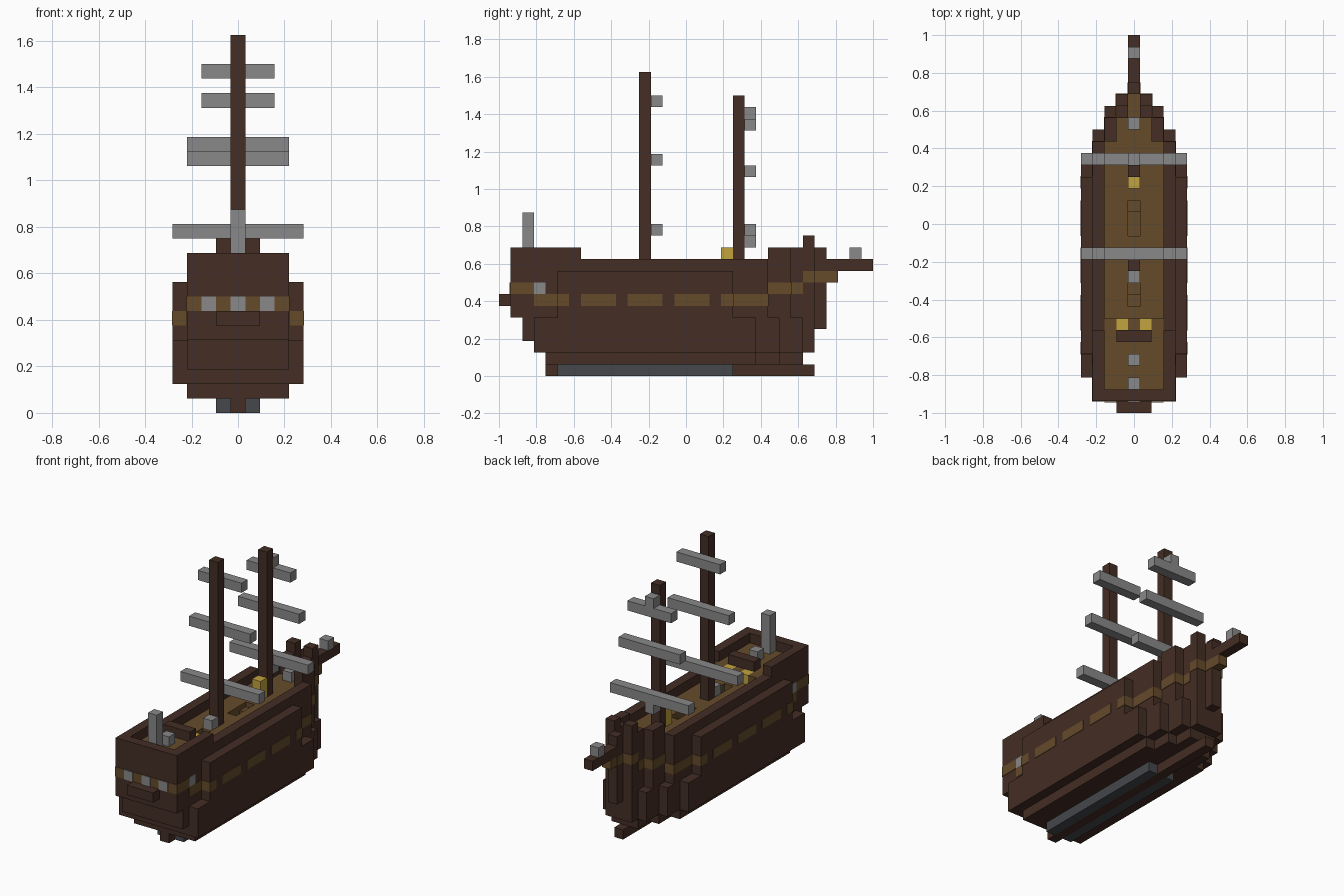
import bpy
import bmesh
from mathutils import Matrix, Vector

cube = bpy.data.objects.get("Cube")
if cube:
    bpy.data.objects.remove(cube)

U = 1 / 16      # block size
E = 0.05        # how far painted plates stand proud, in blocks


def material(name, r, g, b):
    m = bpy.data.materials.new(name)
    m.use_nodes = True
    m.diffuse_color = (r, g, b, 1)
    m.node_tree.nodes["Principled BSDF"].inputs["Base Color"].default_value = (r, g, b, 1)
    return m


DARK = material("dark wood", 0.058, 0.027, 0.018)
TAN = material("tan wood", 0.130, 0.070, 0.024)
GREY = material("light grey", 0.25, 0.25, 0.25)
GOLD = material("gold", 0.54, 0.37, 0.05)
SLATE = material("slate", 0.060, 0.063, 0.070)


def part(name, mat, *boxes):
    """Each box is x0, x1, y0, y1, z0, z1 in blocks from the stern; boxes off centre are mirrored."""
    bm = bmesh.new()
    for x0, x1, y0, y1, z0, z1 in boxes:
        spans = [(x0, x1), (-x1, -x0)] if x0 > 0 else [(x0, x1)]
        for a, b in spans:
            centre = Vector(((a + b) / 2, (y0 + y1) / 2 - 16, (z0 + z1) / 2)) * U
            size = Vector((b - a, y1 - y0, z1 - z0)) * U
            bmesh.ops.create_cube(bm, size=1, matrix=Matrix.Translation(centre) @ Matrix.Diagonal(size).to_4x4())
    mesh = bpy.data.meshes.new(name)
    bm.to_mesh(mesh)
    bm.free()
    mesh.materials.append(mat)
    obj = bpy.data.objects.new(name, mesh)
    bpy.context.collection.objects.link(obj)
    return obj


def mid(half, *rest):
    return (-half, half, *rest)


# Keel and ballast strips
part("keel", DARK, mid(.5, 4, 27, 0, 1))
part("ballast", SLATE, (.5, 1.5, 5, 20, 0, 1))

# Stepped hull, lowest layer first
part("hull_bottom", DARK, mid(3.5, 4, 22, 1, 2), mid(2.5, 22, 24, 1, 2), mid(1.5, 24, 26, 1, 2))
part("hull_lower", DARK,
     mid(4.5, 3, 22, 2, 5), mid(3.5, 2, 3, 3, 5), mid(3.5, 22, 24, 2, 5),
     mid(2.5, 24, 26, 2, 5), mid(1.5, 26, 27, 2, 5))
part("hull_upper", DARK,
     mid(4.5, 5, 20, 5, 7), mid(3.5, 1, 5, 5, 7), mid(3.5, 20, 23, 5, 7),
     mid(2.5, 23, 25, 5, 7), mid(1.5, 25, 27, 5, 7))
part("outer_planks", DARK, (3.5, 4.5, 5, 20, 7, 9))
part("bulwarks", DARK,
     mid(3.5, 1, 2, 7, 11), (2.5, 3.5, 2, 7, 7, 11), (2.5, 3.5, 7, 23, 7, 10),
     (1.5, 2.5, 23, 25, 7, 11), (.5, 1.5, 25, 27, 7, 11))
part("prow", DARK, mid(.5, 27, 28, 4, 11), (.5, 1.5, 26, 27, 11, 12))
part("bowsprit", DARK, mid(.5, 28, 32, 9, 10))
part("figurehead", TAN, mid(.5, 28, 29, 8, 9))
part("stern_balcony", DARK, mid(1.5, 0, 1, 6, 7))

# Decks, with two stepped hatches cut in
deck = part("main_deck", TAN, mid(2.5, 8, 23, 7, 9))
cutter = part("hatch_cutter", TAN,
              mid(.5, 9, 10, 8, 9.5), mid(.5, 10, 11, 8.5, 9.5),
              mid(.5, 15, 17, 8, 9.5), mid(.5, 17, 18, 8.5, 9.5))
cutter.hide_render = True
cutter.hide_viewport = True
cut = deck.modifiers.new("hatches", "BOOLEAN")
cut.object = cutter
cut.operation = "DIFFERENCE"
cut.solver = "EXACT"
cut.use_self = True
part("fore_deck", TAN, mid(1.5, 23, 25, 7, 9), mid(.5, 25, 27, 7, 9))
part("poop_deck", TAN, mid(2.5, 2, 7, 7, 10), mid(.5, 7, 8, 7, 10), (1.5, 2.5, 7, 8, 7, 10))
part("poop_step", TAN, (.5, 1.5, 7, 8, 7, 9))
part("poop_rail", DARK, mid(1.5, 6, 7, 10, 11))
part("stern_lanterns", GOLD, (.5, 1.5, 7, 8, 9, 10))
part("mast_lantern", GOLD, mid(.5, 19, 20, 9, 11))

# Painted stripe: thin plates on each hull step
stripes = []


def stripe(half, y0, y1, z):
    stripes.append((half - .1, half + E, y0, y1, z, z + 1))


stripe(3.5, 1, 3, 7)
stripe(3.5, 3, 5, 6)
stripe(4.5, 5, 6, 6)
for start in (7, 11, 15):
    stripe(4.5, start, start + 3, 6)
stripe(4.5, 19, 20, 6)
stripe(3.5, 20, 23, 6)
stripe(2.5, 23, 25, 7)
stripe(1.5, 25, 26, 7)
stripe(1.5, 26, 27, 8)
stripe(.5, 27, 28, 8)
stripes += [mid(3.5 + E, 1 - E, 1, 7, 8), (3.5, 4.5 + E, 5 - E, 5, 6, 7),
            (3.5, 4.5 + E, 20, 20 + E, 6, 7), (2.5, 3.5 + E, 23, 23 + E, 6, 7),
            (1.5, 2.5 + E, 25, 25 + E, 7, 8), (.5, 1.5 + E, 27, 27 + E, 8, 9)]
part("painted_stripe", TAN, *stripes)
part("windows", GREY,
     mid(.5, 1 - 2 * E, 1, 7, 8), (1.5, 2.5, 1 - 2 * E, 1, 7, 8), (3.4, 3.5 + E, 3, 4, 7, 8))

# Masts and yards
for name, y, top, yards in (("stern_mast", 12, 26, ((12, 4.5), (18, 3.5), (23, 2.5))),
                            ("bow_mast", 20, 24, ((11, .5), (12, 4.5), (17, 3.5), (21, 2.5), (22, .5)))):
    part(name, DARK, mid(.5, y, y + 1, 8, top))
    part(name + "_yards", GREY, *[mid(half, y + 1, y + 2, z, z + 1) for z, half in yards])

# Small deck fittings
part("flag_pole", GREY, mid(.5, 2, 3, 10, 14))
part("deck_blocks", GREY,
     mid(.5, 4, 5, 10, 11), mid(.5, 11, 12, 9, 10), mid(.5, 24, 25, 9, 10), mid(.5, 30, 31, 10, 11))
